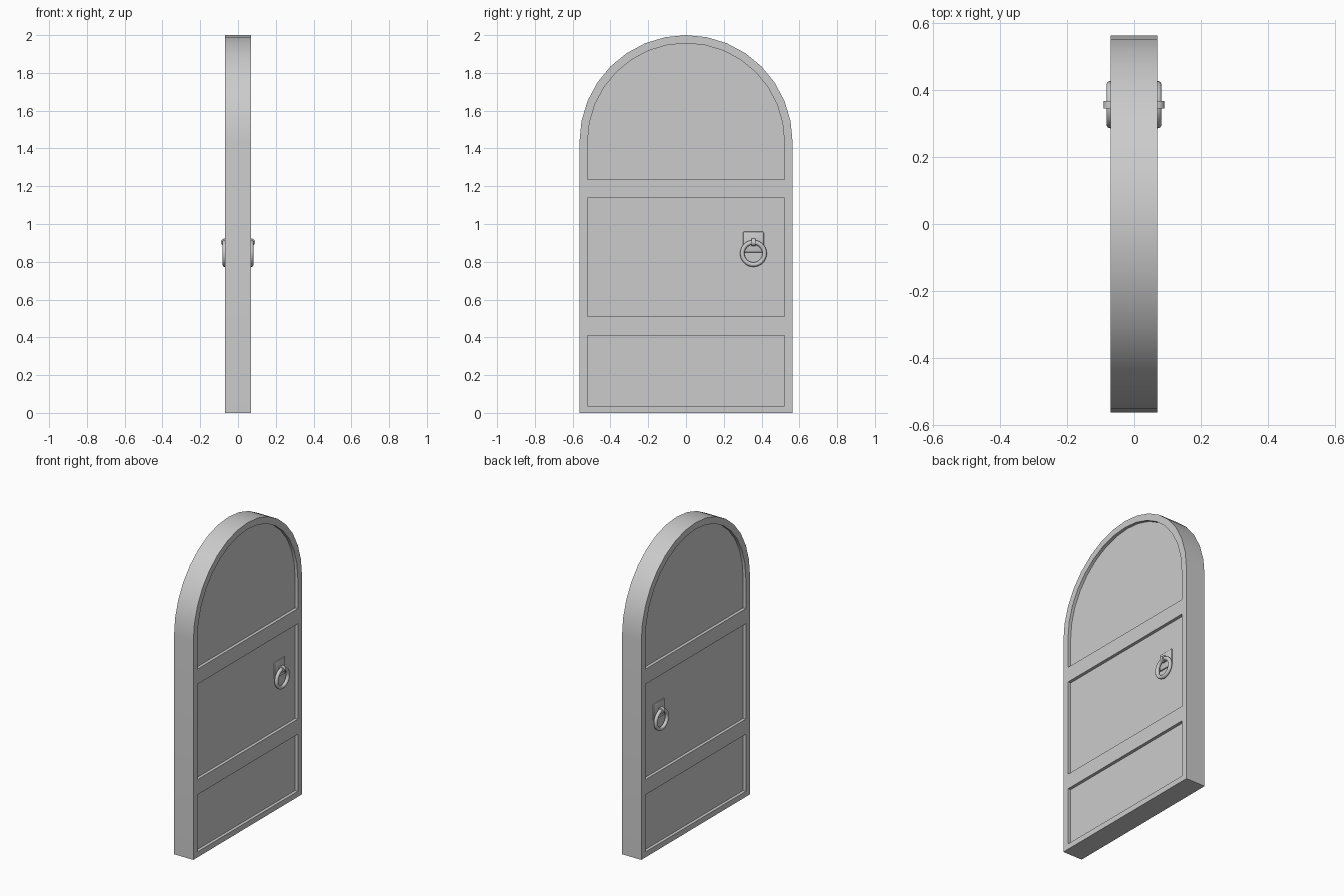
import bpy, bmesh, math
from mathutils import Matrix, Vector

if "Cube" in bpy.data.objects:
    bpy.data.objects.remove(bpy.data.objects["Cube"])

SPRING = 1.436                      # height where the arch begins
PANEL_X, FACE_X = 0.05, 0.07
HY, HZ, HX = 0.357, 0.844, 0.071    # handle ring centre


def arched(half, bottom, segs=16):
    pts = [(-half, bottom), (half, bottom)]
    for i in range(segs + 1):
        a = math.pi * i / segs
        pts.append((half * math.cos(a), SPRING + half * math.sin(a)))
    return pts


def rect(half, z0, z1):
    return [(-half, z0), (half, z0), (half, z1), (-half, z1)]


def add_prism(bm, pts, x0, x1):
    face = bm.faces.new([bm.verts.new((x0, y, z)) for y, z in pts])
    ret = bmesh.ops.extrude_face_region(bm, geom=[face])
    verts = [v for v in ret["geom"] if isinstance(v, bmesh.types.BMVert)]
    bmesh.ops.translate(bm, verts=verts, vec=(x1 - x0, 0, 0))


def finish(bm, name):
    bmesh.ops.recalc_face_normals(bm, faces=bm.faces[:])
    me = bpy.data.meshes.new(name)
    bm.to_mesh(me)
    bm.free()
    ob = bpy.data.objects.new(name, me)
    bpy.context.collection.objects.link(ob)
    return ob


def smooth(ob, angle=35):
    bpy.ops.object.select_all(action='DESELECT')
    ob.select_set(True)
    bpy.context.view_layer.objects.active = ob
    bpy.ops.object.shade_smooth_by_angle(angle=math.radians(angle))


# Door slab
bm = bmesh.new()
add_prism(bm, arched(0.564, 0), -FACE_X, FACE_X)
door = finish(bm, "door_slab")

# Recessed panels, cut into both faces
bm = bmesh.new()
for side in (-1, 1):
    for pts in (arched(0.521, 1.236), rect(0.521, 0.51, 1.137), rect(0.521, 0.036, 0.411)):
        add_prism(bm, pts, side * PANEL_X, side * 0.12)
cutter = finish(bm, "panel_cutter")
cutter.hide_render = True
mod = door.modifiers.new("panels", 'BOOLEAN')
mod.operation, mod.solver, mod.object = 'DIFFERENCE', 'EXACT', cutter
bpy.context.view_layer.objects.active = door
bpy.ops.object.modifier_apply(modifier=mod.name)
bpy.data.objects.remove(cutter)
smooth(door)


def revolve(name, centre, major, section, axis, segs):
    """Sweep a (radial, axial) section around the x or y axis."""
    bm = bmesh.new()
    rings = []
    for i in range(segs):
        a = 2 * math.pi * i / segs
        ring = []
        for r, h in section:
            u, w = (major + r) * math.cos(a), (major + r) * math.sin(a)
            p = Vector((h, u, w)) if axis == 'X' else Vector((u, h, w))
            ring.append(bm.verts.new(Vector(centre) + p))
        rings.append(ring)
    n = len(section)
    for i in range(segs):
        a, b = rings[i], rings[(i + 1) % segs]
        for j in range(n):
            k = (j + 1) % n
            bm.faces.new((a[j], a[k], b[k], b[j]))
    return finish(bm, name)


# Pull ring, hanging strap loop and back plate
tube = [(0.012 * math.cos(2 * math.pi * i / 10), 0.012 * math.sin(2 * math.pi * i / 10))
        for i in range(10)]
strap = [(-0.004, -0.011), (0.004, -0.011), (0.004, 0.011), (-0.004, 0.011)]
ring = revolve("pull_ring", (HX, HY, HZ), 0.059, tube, 'X', 28)
loop = revolve("ring_loop", (HX, HY, 0.903), 0.016, strap, 'Y', 16)

bm = bmesh.new()
bmesh.ops.create_cube(bm, size=1, matrix=Matrix.Translation((0.05, HY, 0.904))
                      @ Matrix.Diagonal((0.014, 0.11, 0.11, 1)))
bmesh.ops.bevel(bm, geom=bm.edges[:], offset=0.005, segments=2, profile=0.5, affect='EDGES')
plate = finish(bm, "handle_plate")

# Same handle on both faces
for ob in (ring, loop, plate):
    m = ob.modifiers.new("both_sides", 'MIRROR')
    m.mirror_object = door
    m.use_axis = (True, False, False)
    m.use_mirror_merge = False
    bpy.context.view_layer.objects.active = ob
    bpy.ops.object.modifier_apply(modifier=m.name)
    smooth(ob, 40)
